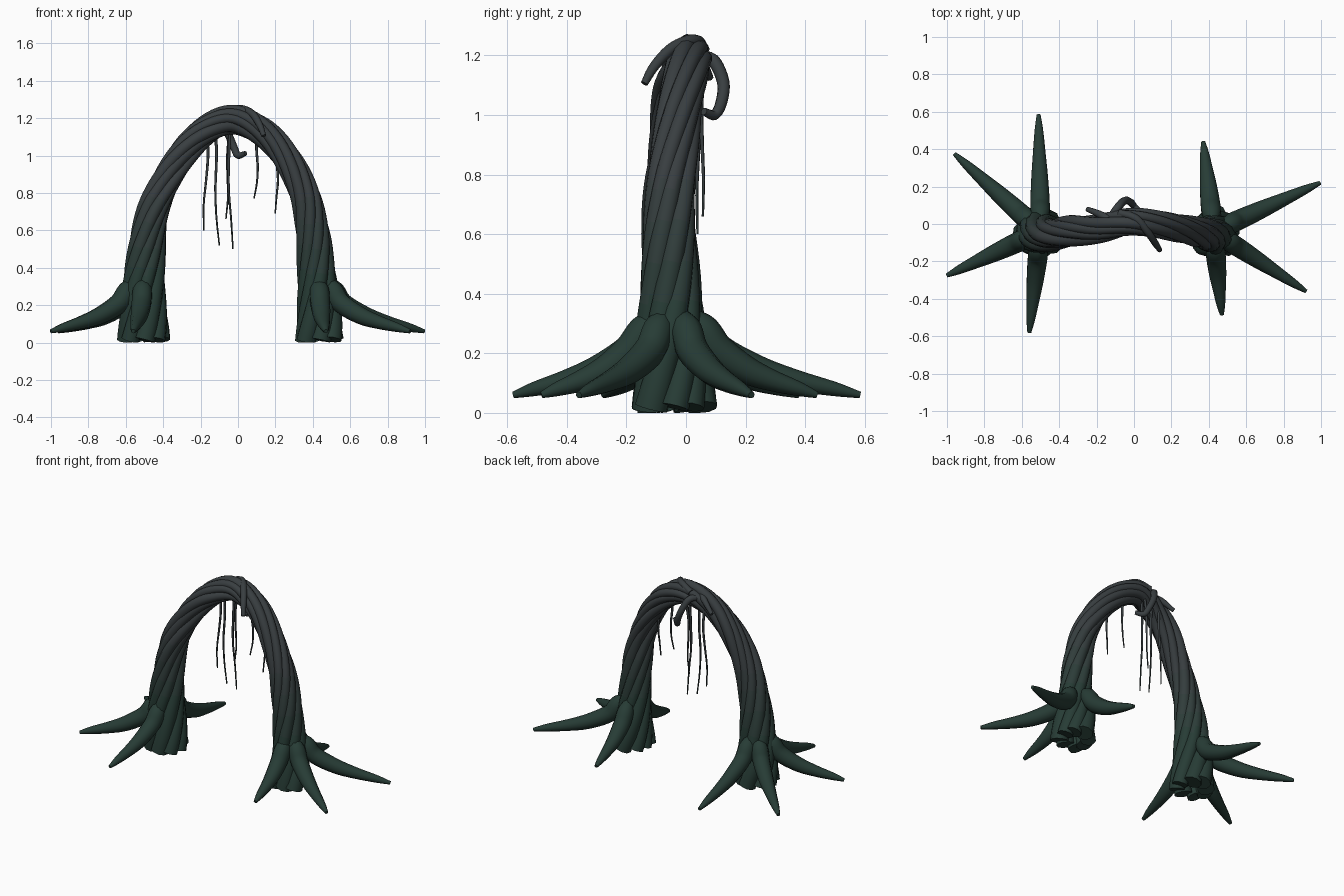
import bpy, bmesh, math, random
from mathutils import Vector

if "Cube" in bpy.data.objects:
    bpy.data.objects.remove(bpy.data.objects["Cube"])

random.seed(4)

# bark shades: mossy green near the ground fading to grey at the crown
LOW, HIGH = (0.020, 0.045, 0.036), (0.040, 0.048, 0.052)
SHADES = []
for i in range(5):
    m = bpy.data.materials.new("bark_shade_%d" % i)
    k = i / 4
    m.diffuse_color = tuple(a + (b - a) * k for a, b in zip(LOW, HIGH)) + (1,)
    m.use_nodes = True
    m.node_tree.nodes["Principled BSDF"].inputs["Base Color"].default_value = m.diffuse_color
    SHADES.append(m)


def smooth_path(pts, steps):
    """Catmull-Rom through points of (x, y, z, radius)."""
    v = [Vector(p) for p in pts]
    v = [v[0] * 2 - v[1]] + v + [v[-1] * 2 - v[-2]]
    out = []
    for i in range(1, len(v) - 2):
        a, b, c, d = v[i - 1:i + 3]
        for s in range(steps):
            t = s / steps
            out.append(0.5 * (2 * b + (c - a) * t + (2 * a - 5 * b + 4 * c - d) * t * t
                              + (3 * b - a - 3 * c + d) * t ** 3))
    return out + [v[-2]]


def tube(name, path, sides=8):
    """Closed tube along a list of (x, y, z, radius)."""
    bm = bmesh.new()
    pos = [p.to_3d() for p in path]
    rings, n = [], None
    for i, p in enumerate(path):
        t = (pos[min(i + 1, len(pos) - 1)] - pos[max(i - 1, 0)]).normalized()
        if n is None:
            n = t.orthogonal()
        n = (n - t * n.dot(t)).normalized()
        b = t.cross(n)
        ring = []
        for k in range(sides):
            a = 2 * math.pi * k / sides
            q = pos[i] + (n * math.cos(a) + b * math.sin(a)) * p[3]
            q.z = max(q.z, 0)
            ring.append(bm.verts.new(q))
        rings.append(ring)
    for r0, r1 in zip(rings, rings[1:]):
        for k in range(sides):
            j = (k + 1) % sides
            bm.faces.new((r0[k], r0[j], r1[j], r1[k]))
    bm.faces.new(rings[0][::-1])
    bm.faces.new(rings[-1])
    for f in bm.faces:
        f.smooth = len(f.verts) == 4 or sides == 4
        z = f.calc_center_median().z
        f.material_index = max(0, min(4, int((z - 0.25) / 0.13)))
    for e in bm.edges:
        e.smooth = all(f.smooth for f in e.link_faces)
    me = bpy.data.meshes.new(name)
    bm.to_mesh(me)
    bm.free()
    for m in SHADES:
        me.materials.append(m)
    ob = bpy.data.objects.new(name, me)
    bpy.context.collection.objects.link(ob)
    return ob


# arch centre line with bundle radius
arch = smooth_path([
    (-0.505, -0.045, 0.015, 0.138), (-0.505, -0.05, 0.3, 0.115),
    (-0.473, -0.055, 0.6, 0.092), (-0.415, -0.052, 0.8, 0.083),
    (-0.305, -0.035, 1.0, 0.08), (-0.18, -0.02, 1.13, 0.076),
    (-0.03, 0.01, 1.192, 0.075), (0.12, 0.0, 1.135, 0.075),
    (0.25, -0.025, 1.0, 0.075), (0.355, -0.05, 0.8, 0.08),
    (0.398, -0.057, 0.6, 0.09), (0.415, -0.055, 0.4, 0.1),
    (0.425, -0.05, 0.2, 0.118), (0.435, -0.045, 0.015, 0.138)], 6)

# twisted strands
STRANDS, TURNS = 8, 1.5
length = [0]
for a, b in zip(arch, arch[1:]):
    length.append(length[-1] + (b.to_3d() - a.to_3d()).length)
for s in range(STRANDS):
    path = []
    fat = random.uniform(0.34, 0.42)
    phase = 2 * math.pi * s / STRANDS + random.uniform(-0.1, 0.1)
    wob = random.uniform(0, 6)
    for i, p in enumerate(arch):
        t = (arch[min(i + 1, len(arch) - 1)] - arch[max(i - 1, 0)]).to_3d().normalized()
        n = Vector((0, 1, 0)).cross(t) * -1
        n.normalize()
        b = t.cross(n)
        u = length[i] / length[-1]
        a = phase + TURNS * 2 * math.pi * u
        off = p[3] * (0.64 + 0.05 * math.sin(9 * u + wob))
        q = p.to_3d() + (n * math.cos(a) + b * math.sin(a)) * off
        path.append(Vector((*q, p[3] * fat)))
    tube("twisted_strand_%d" % s, path, 10)

# flared roots: leg centre, then root tips
ROOTS = [((-0.5, -0.04), [(-0.51, 0.585), (-0.96, 0.375), (-1.0, -0.275), (-0.56, -0.58)]),
         ((0.425, -0.04), [(0.37, 0.44), (0.995, 0.22), (0.92, -0.36), (0.47, -0.485)])]
PROFILE = [(0.055, 0.325, 0.03), (0.10, 0.28, 0.052), (0.15, 0.21, 0.054)]
OUTER = [(0.28, 0.145, 0.047), (0.55, 0.108, 0.036), (0.82, 0.08, 0.024), (1, 0.06, 0.011)]
for side, ((cx, cy), tips) in zip(("left", "right"), ROOTS):
    for k, (tx, ty) in enumerate(tips):
        d = Vector((tx - cx, ty - cy))
        reach = d.length
        d.normalize()
        prof = PROFILE + [(0.15 + (reach - 0.15) * f, z, r) for f, z, r in OUTER]
        tube("%s_root_%d" % (side, k),
             smooth_path([(cx + d.x * s, cy + d.y * s, z, r) for s, z, r in prof], 4), 10)

# curling tendrils at the crown
TENDRILS = [
    [(-0.08, 0.06, 1.22, 0.02), (0.01, 0.03, 1.25, 0.021), (0.075, -0.045, 1.225, 0.02),
     (0.115, -0.105, 1.165, 0.018), (0.138, -0.14, 1.105, 0.013)],
    [(-0.12, 0.04, 1.19, 0.022), (-0.085, 0.09, 1.185, 0.022), (-0.05, 0.125, 1.11, 0.021),
     (-0.02, 0.118, 1.04, 0.02), (0.0, 0.095, 1.0, 0.018), (0.04, 0.06, 1.012, 0.013)],
    [(-0.08, -0.01, 1.22, 0.02), (-0.17, 0.045, 1.185, 0.02), (-0.25, 0.08, 1.125, 0.013)]]
for k, pts in enumerate(TENDRILS):
    tube("crown_tendril_%d" % k, smooth_path(pts, 5))

# thin hanging vines: top x, top z, tip x, tip z, y
VINES = [(-0.165, 1.12, -0.18, 0.6, 0.04), (-0.125, 1.13, -0.105, 0.52, 0.02),
         (-0.05, 1.15, -0.035, 0.5, 0.02), (-0.04, 1.15, -0.068, 0.66, 0.055),
         (0.11, 1.12, 0.09, 0.77, 0.01), (0.205, 1.05, 0.207, 0.69, -0.01)]
for k, (x0, z0, x1, z1, y) in enumerate(VINES):
    pts = []
    for i in range(5):
        f = i / 4
        sway = 0.008 * math.sin(f * 6 + k)
        pts.append((x0 + (x1 - x0) * f + sway, y + sway * 0.5, z0 + (z1 - z0) * f,
                    0.009 - 0.005 * f))
    tube("hanging_vine_%d" % k, smooth_path(pts, 3), 6)
